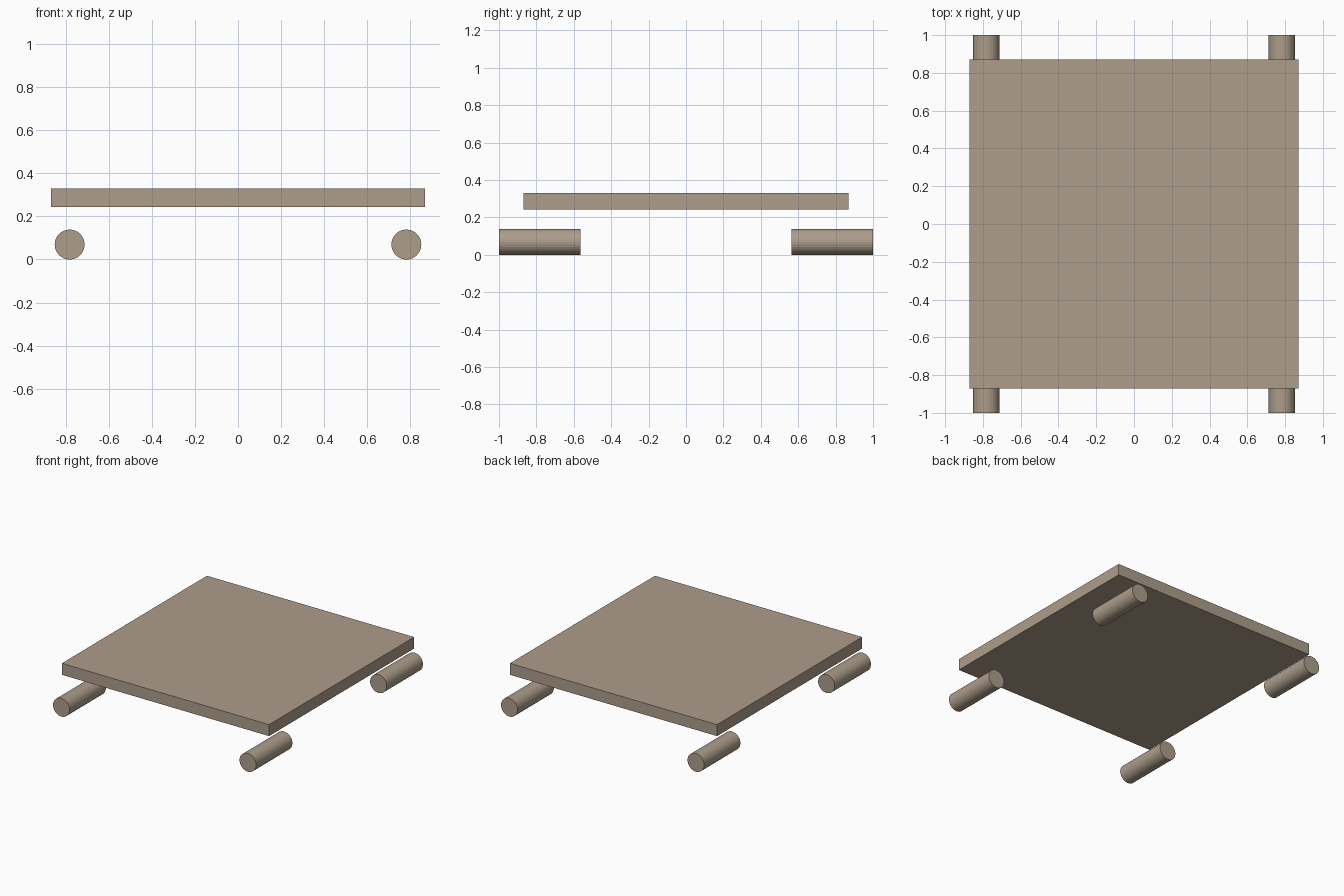
import bpy
from math import pi

if "Cube" in bpy.data.objects:
    bpy.data.objects.remove(bpy.data.objects["Cube"])

# Proportions: 2.3 units of raw length scaled to 2
S = 2 / 2.3

# Weathered brown shared by all parts
brown = bpy.data.materials.new("weathered_brown")
brown.diffuse_color = (0.42, 0.34, 0.26, 1)
brown.use_nodes = True
brown.node_tree.nodes["Principled BSDF"].inputs["Base Color"].default_value = brown.diffuse_color


def finish(name):
    obj = bpy.context.object
    obj.name = name
    obj.data.materials.append(brown)
    return obj


# Flat square deck
bpy.ops.mesh.primitive_cube_add(size=1, location=(0, 0, 0.33 * S))
deck = finish("deck")
deck.scale = (2 * S, 2 * S, 0.1 * S)
bpy.ops.object.transform_apply(location=False, rotation=False, scale=True)

# Four rollers lying along y, one near each corner
for side, sx in (("left", -1), ("right", 1)):
    for end, sy in (("front", -1), ("back", 1)):
        bpy.ops.mesh.primitive_cylinder_add(
            vertices=32, radius=0.08 * S, depth=0.5 * S,
            location=(sx * 0.9 * S, sy * 0.9 * S, 0.08 * S),
            rotation=(pi / 2, 0, 0))
        finish(f"{end}_{side}_roller")
